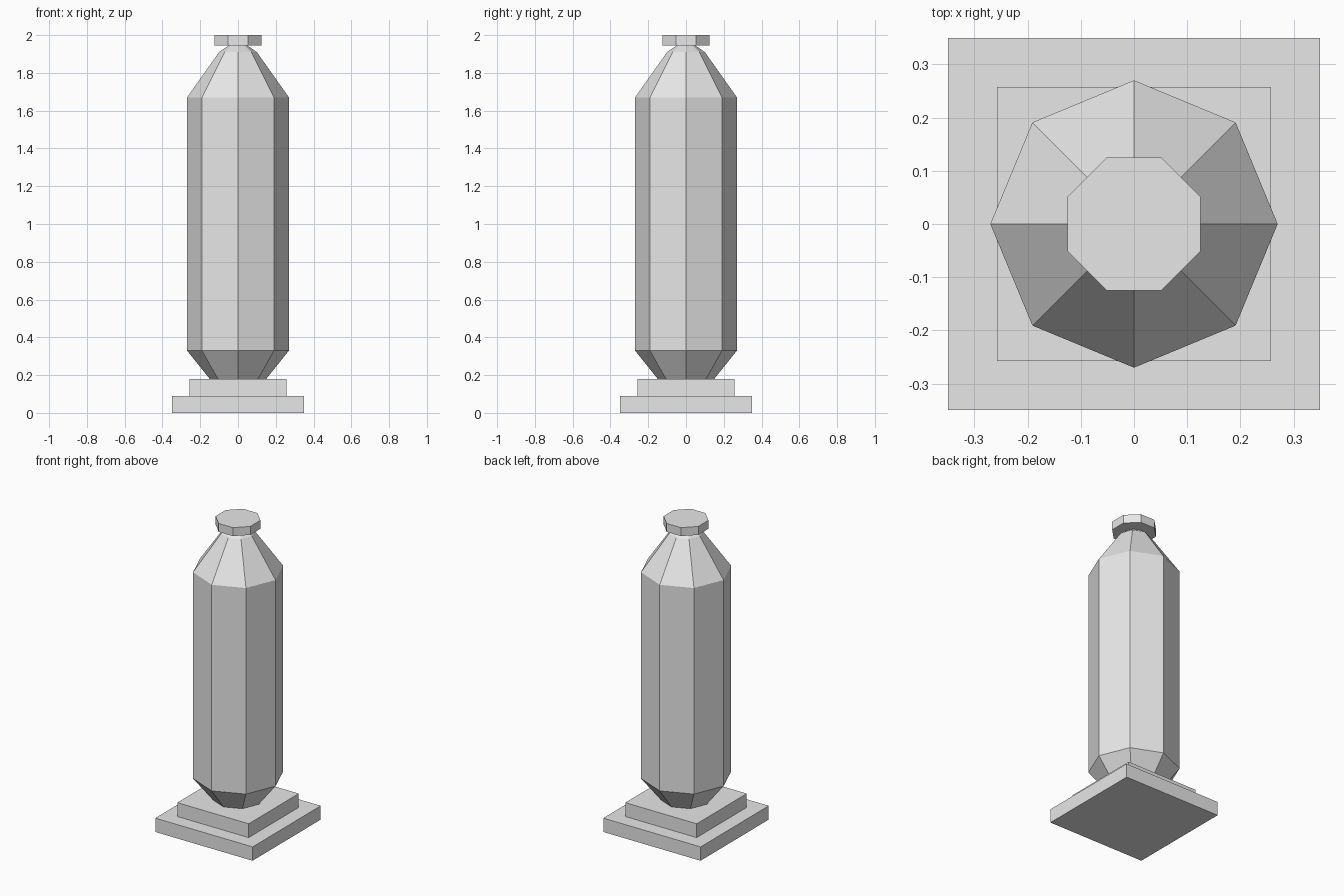
import bpy, bmesh, math

cube = bpy.data.objects.get("Cube")
if cube:
    bpy.data.objects.remove(cube, do_unlink=True)

COLOUR = (0.8, 0.8, 0.8, 1)
grey = bpy.data.materials.new("light_grey")
grey.use_nodes = True
grey.diffuse_color = COLOUR
grey.node_tree.nodes["Principled BSDF"].inputs["Base Color"].default_value = COLOUR


def turned(name, profile, sides, first_angle):
    """Closed faceted solid from (radius, height) rings."""
    bm = bmesh.new()
    rings = []
    for radius, z in profile:
        angles = [first_angle + math.tau * i / sides for i in range(sides)]
        rings.append([bm.verts.new((radius * math.cos(a), radius * math.sin(a), z)) for a in angles])
    for low, high in zip(rings, rings[1:]):
        for i in range(sides):
            j = (i + 1) % sides
            bm.faces.new((low[i], low[j], high[j], high[i]))
    bm.faces.new(rings[0][::-1])
    bm.faces.new(rings[-1])
    mesh = bpy.data.meshes.new(name)
    bm.to_mesh(mesh)
    bm.free()
    mesh.materials.append(grey)
    obj = bpy.data.objects.new(name, mesh)
    bpy.context.collection.objects.link(obj)
    return obj


def slab(name, half, bottom, top):
    r = half * math.sqrt(2)
    return turned(name, [(r, bottom), (r, top)], 4, math.pi / 4)


# Stepped square base
slab("lower_plinth", 0.35, 0, 0.09)
slab("upper_plinth", 0.257, 0.09, 0.18)

# Octagonal body with tapered foot and shoulder, corners on the axes
turned("body", [(0.15, 0.18), (0.27, 0.33), (0.27, 1.67), (0.1, 1.91), (0.05, 1.945)], 8, 0)

# Flat octagonal cap, sides square to the axes
turned("cap", [(0.135, 1.945), (0.135, 2.0)], 8, math.pi / 8)
